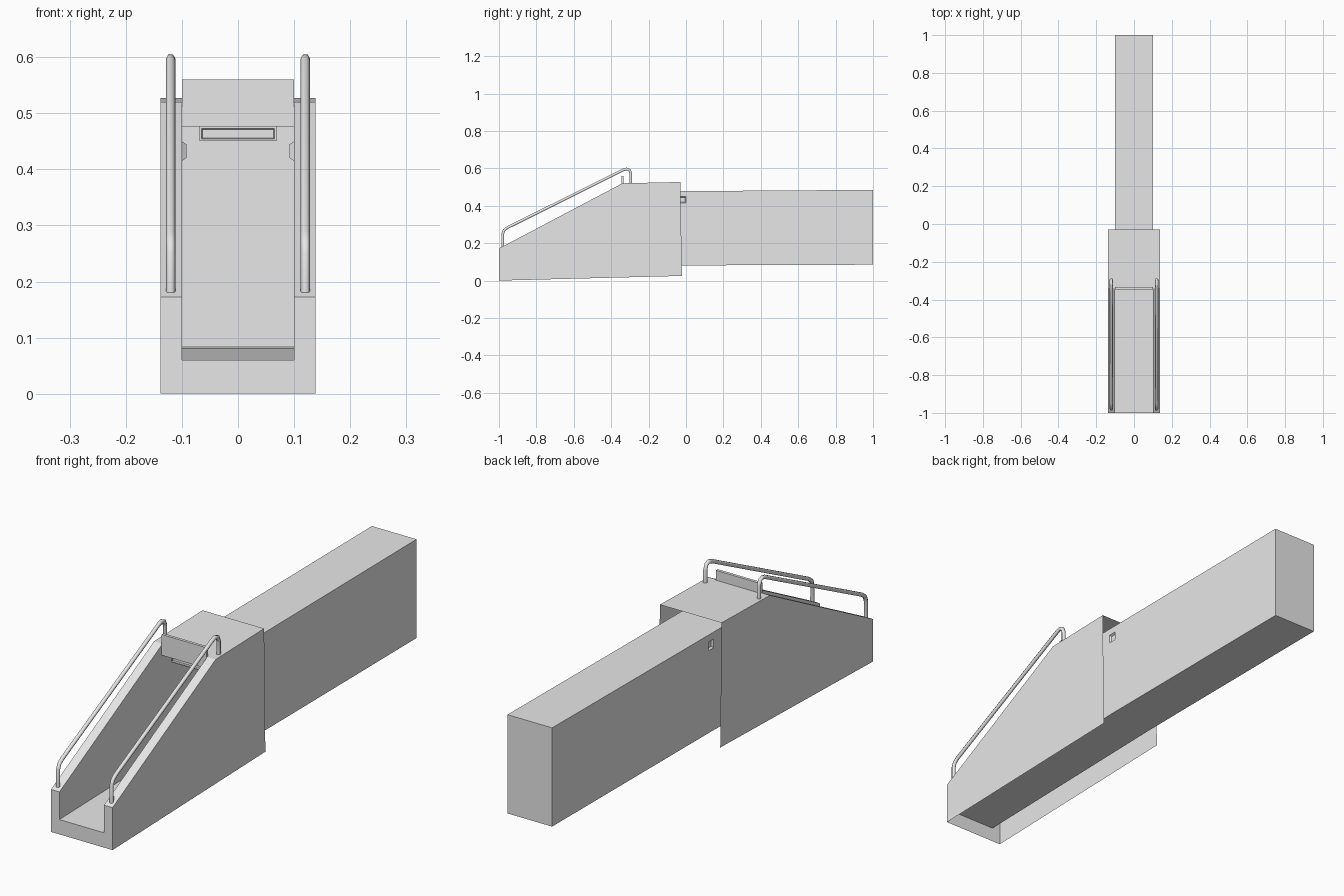
import bpy, bmesh
from mathutils import Vector

cube = bpy.data.objects.get("Cube")
if cube:
    bpy.data.objects.remove(cube, do_unlink=True)

grey = bpy.data.materials.new("plain grey")
grey.use_nodes = True
grey.diffuse_color = (0.8, 0.8, 0.8, 1)
grey.node_tree.nodes["Principled BSDF"].inputs["Base Color"].default_value = (0.8, 0.8, 0.8, 1)

OUT, INN = 0.138, 0.1          # half widths of the outer skin and the passage
FRONT, MID, BACK = -1.0, -0.03, 1.0
LIP = -0.34                    # where the roof begins


def finish(name, bm):
    mesh = bpy.data.meshes.new(name)
    bm.to_mesh(mesh)
    bm.free()
    mesh.materials.append(grey)
    obj = bpy.data.objects.new(name, mesh)
    bpy.context.collection.objects.link(obj)
    return obj


def panel(bm, points, toward):
    """Flat polygon whose normal faces the given direction."""
    face = bm.faces.new([bm.verts.new(p) for p in points])
    face.normal_update()
    if face.normal.dot(Vector(toward)) < 0:
        face.normal_flip()
    return face


def strip(name, line, x0, x1, toward):
    """Sheet made by sweeping a (y, z) line across x."""
    bm = bmesh.new()
    for (ya, za), (yb, zb) in zip(line, line[1:]):
        panel(bm, [(x0, ya, za), (x1, ya, za), (x1, yb, zb), (x0, yb, zb)], toward)
    bmesh.ops.remove_doubles(bm, verts=bm.verts, dist=1e-5)
    return finish(name, bm)


def block(name, lo, hi):
    bm = bmesh.new()
    bmesh.ops.create_cube(bm, size=1)
    for v in bm.verts:
        v.co = [lo[i] if v.co[i] < 0 else hi[i] for i in range(3)]
    return bm


hull = [(FRONT, 0), (FRONT, 0.172), (LIP, 0.52), (MID, 0.527), (-0.022, 0.025)]
floor_line = [(FRONT, 0.06), (MID, 0.081), (BACK, 0.085)]
ceiling_line = [(LIP, 0.476), (MID, 0.478), (BACK, 0.485)]

# Front sill, a U around the passage
bm = bmesh.new()
u_shape = [(-OUT, 0), (OUT, 0), (OUT, 0.172), (INN, 0.172),
           (INN, 0.06), (-INN, 0.06), (-INN, 0.172), (-OUT, 0.172)]
panel(bm, [(x, FRONT, z) for x, z in u_shape], (0, -1, 0))
finish("front_sill", bm)

# Floor, ceiling, end wall and roof
strip("passage_floor", floor_line, -INN, INN, (0, 0, -1))
strip("passage_ceiling", ceiling_line, -INN, INN, (0, 0, 1))
strip("end_wall", [floor_line[-1], ceiling_line[-1]], -INN, INN, (0, 1, 0))
strip("roof", hull[2:4], -OUT, OUT, (0, 0, 1))

for side, s in (("left", 1), ("right", -1)):
    # Outer skin and sloping top of the parapet
    bm = bmesh.new()
    panel(bm, [(s * OUT, y, z) for y, z in hull], (s, 0, 0))
    finish(side + "_outer_wall", bm)
    strip(side + "_parapet_top", hull[1:3], s * INN, s * OUT, (0, 0, 1))

    # Passage wall in the open part
    bm = bmesh.new()
    knee = (LIP, 0.0743)
    open_part = [floor_line[0], hull[1], hull[2], knee]
    panel(bm, [(s * INN, y, z) for y, z in open_part], (-s, 0, 0))
    finish(side + "_stair_wall", bm)

    # Passage wall in the covered part, with a small wall niche
    bm = bmesh.new()
    covered = [knee] + floor_line[1:] + ceiling_line[::-1]
    panel(bm, [(s * INN, y, z) for y, z in covered], (s, 0, 0))
    y0, y1, z0, z1 = -0.034, 0.0, 0.415, 0.45
    for co, no in (((0, y0, 0), (0, 1, 0)), ((0, y1, 0), (0, 1, 0)),
                   ((0, 0, z0), (0, 0, 1)), ((0, 0, z1), (0, 0, 1))):
        bmesh.ops.bisect_plane(bm, geom=bm.verts[:] + bm.edges[:] + bm.faces[:],
                               plane_co=co, plane_no=no)
    niche = [f for f in bm.faces if y0 < f.calc_center_median().y < y1
             and z0 < f.calc_center_median().z < z1]
    result = bmesh.ops.extrude_face_region(bm, geom=niche)
    tip = [g for g in result["geom"] if isinstance(g, bmesh.types.BMVert)]
    bmesh.ops.delete(bm, geom=[f for f in niche if f.is_valid], context='FACES')
    centre = sum((v.co for v in tip), Vector()) / len(tip)
    for v in tip:
        v.co = centre + (v.co - centre) * 0.7
        v.co.x -= s * 0.008
    finish(side + "_passage_wall", bm)

    # Bent handrail
    path = [(-0.98, 0.18), (-0.98, 0.25), (-0.973, 0.269), (-0.955, 0.283),
            (-0.335, 0.592), (-0.318, 0.597), (-0.302, 0.591), (-0.295, 0.572), (-0.295, 0.515)]
    curve = bpy.data.curves.new(side + "_handrail", 'CURVE')
    curve.dimensions = '3D'
    curve.bevel_depth = 0.0085
    curve.bevel_resolution = 1
    curve.use_fill_caps = True
    spline = curve.splines.new('POLY')
    spline.points.add(len(path) - 1)
    for point, (y, z) in zip(spline.points, path):
        point.co = (s * 0.12, y, z, 1)
    curve.materials.append(grey)
    rail = bpy.data.objects.new(side + "_handrail", curve)
    bpy.context.collection.objects.link(rail)

# Header board over the opening
finish("header_board", block("header", (-INN, LIP - 0.006, 0.476), (INN, LIP + 0.006, 0.56)))

# Lamp housing under the header, with a recessed front
bm = block("lamp", (-0.069, LIP + 0.01, 0.45), (0.069, LIP + 0.04, 0.477))
face = min(bm.faces, key=lambda f: f.calc_center_median().y)
bmesh.ops.inset_region(bm, faces=[face], thickness=0.006, depth=0)
bmesh.ops.inset_region(bm, faces=[face], thickness=0.002, depth=-0.006)
finish("ceiling_lamp", bm)
